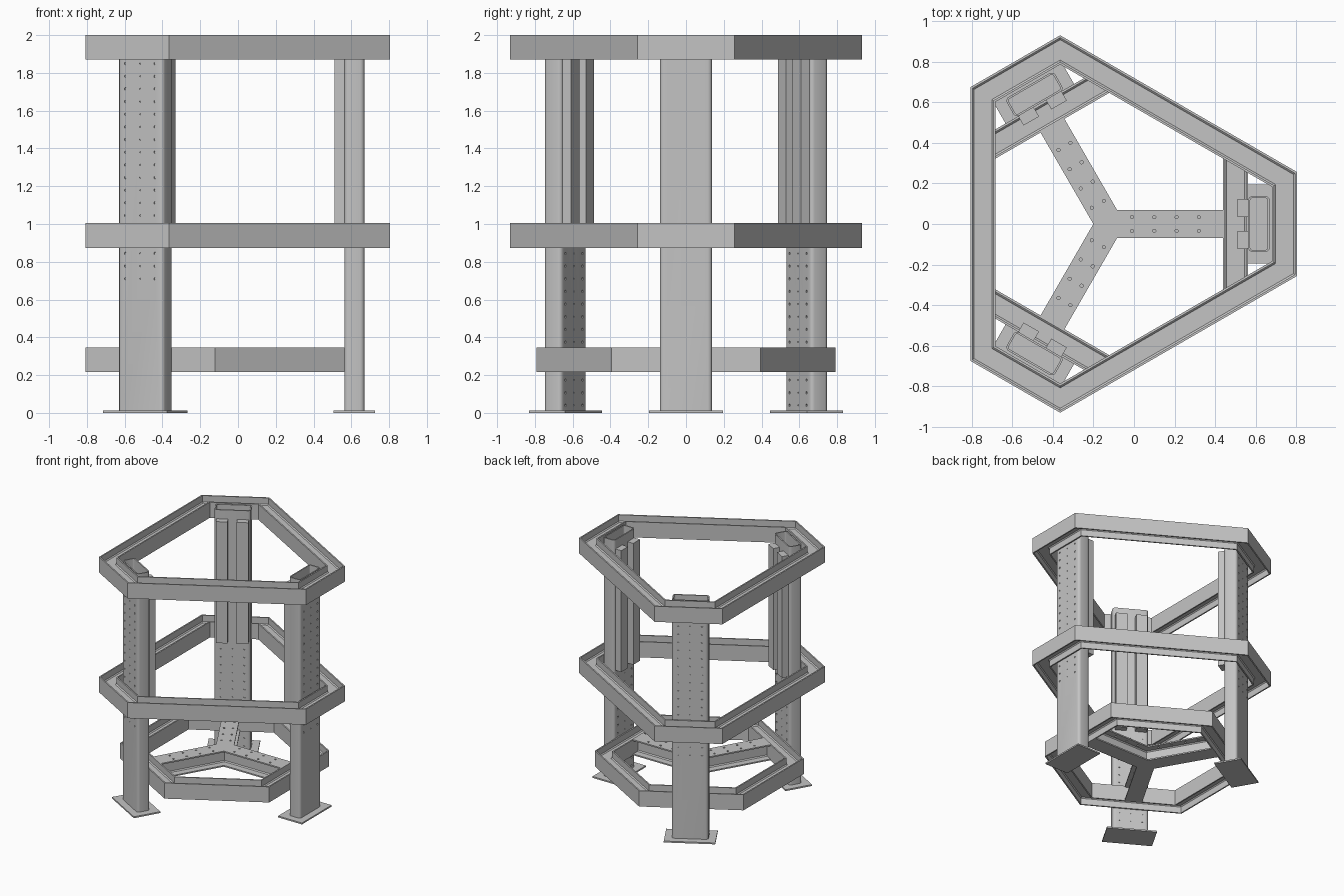
import bpy, bmesh
from math import radians, cos, sin, pi
from mathutils import Matrix, Vector

cube = bpy.data.objects.get("Cube")
if cube:
    bpy.data.objects.remove(cube, do_unlink=True)

CENTRE = Vector((-0.122, 0, 0))   # axis of the three-fold symmetry
steel = bpy.data.materials.new("steel_grey")
steel.use_nodes = True
grey = (0.55, 0.55, 0.55, 1)
steel.diffuse_color = grey
steel.node_tree.nodes["Principled BSDF"].inputs["Base Color"].default_value = grey


def make_object(name, bm):
    bmesh.ops.recalc_face_normals(bm, faces=bm.faces)
    mesh = bpy.data.meshes.new(name)
    bm.to_mesh(mesh)
    bm.free()
    mesh.materials.append(steel)
    ob = bpy.data.objects.new(name, mesh)
    bpy.context.collection.objects.link(ob)
    return ob


def loft(name, loops, closed):
    """Skin matching loops of points, closing the run or capping its ends."""
    bm = bmesh.new()
    rows = [[bm.verts.new(p) for p in loop] for loop in loops]
    n = len(rows[0])
    pairs = list(zip(rows, rows[1:])) + ([(rows[-1], rows[0])] if closed else [])
    for a, b in pairs:
        for i in range(n):
            j = (i + 1) % n
            bm.faces.new((a[i], a[j], b[j], b[i]))
    if not closed:
        bm.faces.new(rows[0])
        bm.faces.new(rows[-1])
    return make_object(name, bm)


def box(name, x0, x1, y0, y1, z0, z1):
    def rect(z):
        return [(x0, y0, z), (x1, y0, z), (x1, y1, z), (x0, y1, z)]
    return loft(name, [rect(z0), rect(z1)], False)


def drill(ob, holes):
    """Cut holes given as (position, axis, radius, depth)."""
    bm = bmesh.new()
    for pos, axis, radius, depth in holes:
        turn = Vector(axis).to_track_quat('Z', 'Y').to_matrix().to_4x4()
        bmesh.ops.create_cone(bm, cap_ends=True, segments=10, radius1=radius,
                              radius2=radius, depth=depth,
                              matrix=Matrix.Translation(pos) @ turn)
    cutter = make_object("hole_cutter", bm)
    cutter.hide_render = True
    mod = ob.modifiers.new("holes", 'BOOLEAN')
    mod.operation = 'DIFFERENCE'
    mod.solver = 'EXACT'
    mod.object = cutter
    view = bpy.context.evaluated_depsgraph_get()
    cut = bpy.data.meshes.new_from_object(ob.evaluated_get(view))
    ob.modifiers.clear()
    ob.data = cut
    bpy.data.objects.remove(cutter, do_unlink=True)


def place_three(ob):
    """Repeat a part around the axis."""
    name = ob.name
    for k, side in enumerate(("left", "back_right", "front_right")):
        part = ob if k == 0 else ob.copy()
        if k:
            bpy.context.collection.objects.link(part)
        part.name = side + "_" + name
        part.location = CENTRE
        part.rotation_euler.z = k * 2 * pi / 3


# Wide-flange section: a runs along the flanges, b runs across them
def beam_section(half_a, half_b, flange=0.011, web=0.005, root=0.008):
    b = half_b - flange
    quarter = [(0, half_b), (half_a, half_b), (half_a, b),
               (web + root, b), (web, b - root)]
    side = quarter + [(p, -q) for p, q in reversed(quarter)]
    return side + [(-p, q) for p, q in reversed(side[1:-1])]


# Hexagonal rings: beams with upright flanges, mitred at the corners
HEIGHT, DEPTH = 0.13, 0.125


def corner(k, u, short, long):
    a, b = (short, long) if k % 2 == 0 else (long, short)
    a, b = a - u, b - u
    ang = k * pi / 3
    s = (b - a * 0.5) / sin(pi / 3)
    return a * cos(ang) - s * sin(ang), a * sin(ang) + s * cos(ang)


def ring(name, z, short, long):
    section = beam_section(HEIGHT / 2, DEPTH / 2)
    loops = [[(*corner(k, DEPTH / 2 - b, short, long), z + HEIGHT / 2 + a)
              for a, b in section] for k in range(6)]
    ob = loft(name, loops, True)
    ob.location = CENTRE
    return ob


SHORT, LONG = 0.927, 0.685
for ring_name, z in (("top_ring", 1.87), ("middle_ring", 0.874)):
    ob = ring(ring_name, z, SHORT, LONG)
    bolts = []
    for k in range(3):
        d = Vector((cos(k * 2 * pi / 3), sin(k * 2 * pi / 3), 0))
        bolts += [(d * SHORT + Vector((0, 0, z + HEIGHT / 2 + dz)), d, 0.005, 0.04)
                  for dz in (-0.034, 0.034)]
    drill(ob, bolts)
LOW = 0.216
ring("lower_ring", LOW, LONG, LONG)


# Posts: rounded hollow tubes with rows of holes
R_IN, R_OUT, HALF = 0.685, 0.791, 0.138


def rounded_loop(inset, z, radius=0.022, steps=4):
    pts = []
    r = radius - inset
    for q, (sx, sy) in enumerate(((1, 1), (-1, 1), (-1, -1), (1, -1))):
        mx = (R_IN + R_OUT) / 2 + sx * ((R_OUT - R_IN) / 2 - radius)
        my = sy * (HALF - radius)
        for i in range(steps + 1):
            a = (q + i / steps) * pi / 2
            pts.append((mx + r * cos(a), my + r * sin(a), z))
    return pts


post = loft("post", [rounded_loop(i, z) for i, z in
                     ((0, 0.01), (0, 1.995), (0.01, 1.995), (0.01, 0.01))], True)
holes = []
for i in range(29):
    z = 0.04 + 0.067 * i
    for y, radius in ((-0.09, 0.007), (0, 0.004), (0.09, 0.007)):
        if z > 0.7:
            holes.append(((R_OUT, y, z), (1, 0, 0), radius, 0.012))
        if z < 0.9:
            holes.append(((R_IN, y, z), (1, 0, 0), radius, 0.012))
drill(post, holes)
bpy.ops.object.select_all(action='DESELECT')
post.select_set(True)
bpy.context.view_layer.objects.active = post
bpy.ops.object.shade_smooth_by_angle(angle=radians(35))
place_three(post)

# Base plates and the paired rails on the inner post faces
place_three(box("base_plate", 0.627, 0.847, -0.195, 0.195, 0, 0.012))
for label, s in (("rail_a", 1), ("rail_b", -1)):
    y0, y1 = sorted((s * 0.035, s * 0.123))
    place_three(box(label, 0.632, R_IN, y0, y1, 0.91, 1.92))

# Spokes: beams with flat flanges, mitred where they meet at the axis
FLANGE = 0.068
section = [(y, LOW + HEIGHT / 2 + b) for y, b in beam_section(FLANGE, HEIGHT / 2)]
spoke = loft("spoke", [[(abs(y) * 0.577, y, z) for y, z in section],
                       [(LONG - DEPTH, y, z) for y, z in section]], False)
drill(spoke, [((0.112 + 0.11 * i, y, LOW + HEIGHT), (0, 0, 1), 0.008, 0.04)
              for i in range(4) for y in (-0.034, 0.034)])
place_three(spoke)
